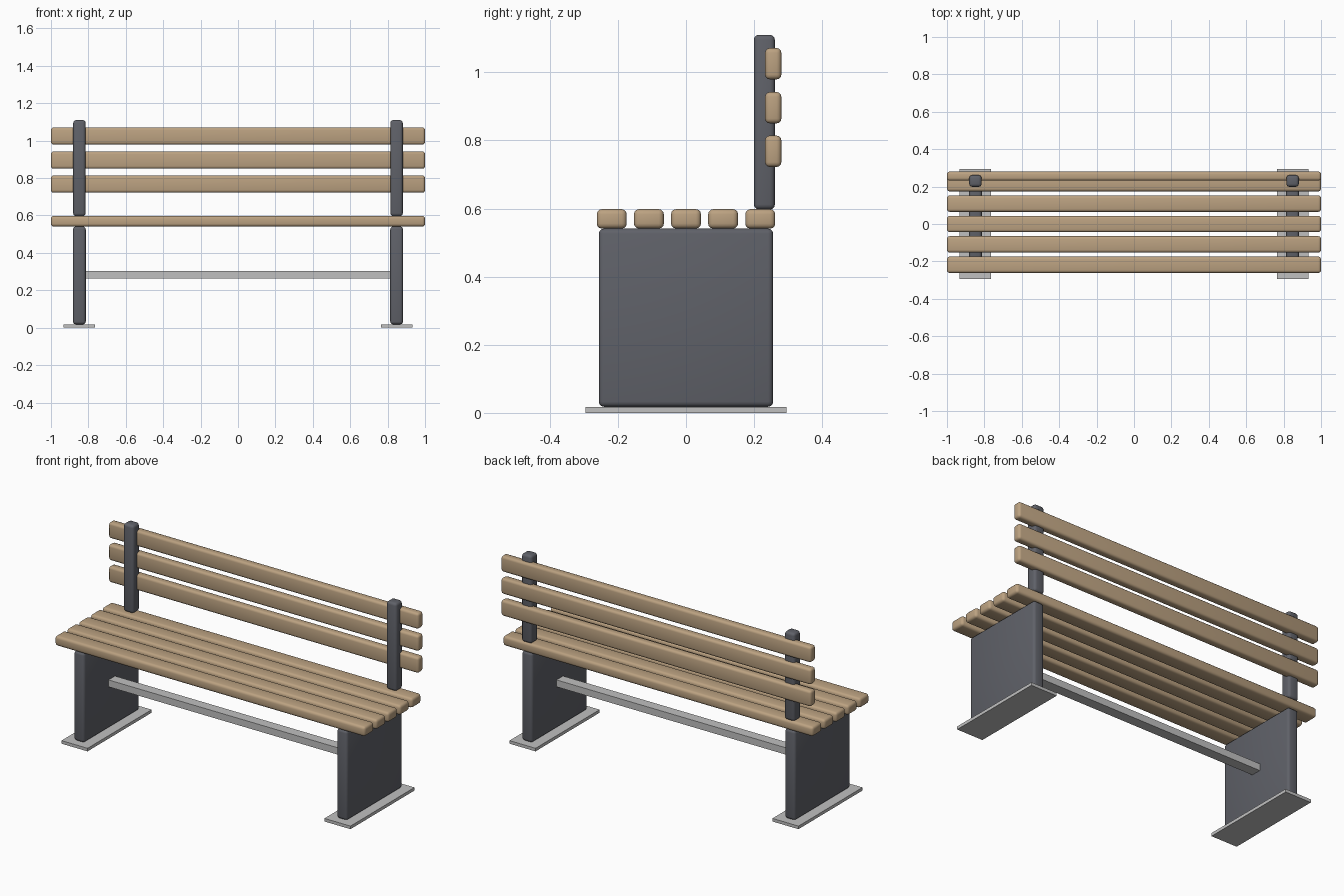
import bpy
import bmesh
from mathutils import Matrix, Vector

default = bpy.data.objects.get("Cube")
if default:
    bpy.data.objects.remove(default)


def make_material(name, rgb, roughness):
    mat = bpy.data.materials.new(name)
    mat.use_nodes = True
    color = (*rgb, 1)
    mat.diffuse_color = color
    shader = next(n for n in mat.node_tree.nodes if n.type == "BSDF_PRINCIPLED")
    shader.inputs["Base Color"].default_value = color
    shader.inputs["Roughness"].default_value = roughness
    return mat


wood = make_material("tan wood", (0.50, 0.36, 0.22), 0.6)
dark = make_material("dark grey paint", (0.115, 0.12, 0.14), 0.5)
steel = make_material("light grey steel", (0.53, 0.53, 0.53), 0.4)


def box(name, low, high, mat, bevel=0):
    """Box between two corners, with optionally rounded edges."""
    low, high = Vector(low), Vector(high)
    bm = bmesh.new()
    place = Matrix.Translation((low + high) / 2) @ Matrix.Diagonal((*(high - low), 1))
    bmesh.ops.create_cube(bm, size=1, matrix=place)
    if bevel:
        bmesh.ops.bevel(bm, geom=bm.edges[:], offset=bevel, segments=3,
                        profile=0.5, affect="EDGES", clamp_overlap=True)
    mesh = bpy.data.meshes.new(name)
    bm.to_mesh(mesh)
    bm.free()
    mesh.materials.append(mat)
    obj = bpy.data.objects.new(name, mesh)
    bpy.context.collection.objects.link(obj)
    if bevel:
        bpy.ops.object.select_all(action="DESELECT")
        obj.select_set(True)
        bpy.context.view_layer.objects.active = obj
        bpy.ops.object.shade_smooth_by_angle()
    return obj


# Seat slats
for i in range(5):
    y = (i - 2) * 0.109
    box(f"seat_slat_{i + 1}", (-1, y - 0.044, 0.541), (1, y + 0.044, 0.598), wood, 0.015)

# Backrest slats, fixed to the rear of the posts
for i, z in enumerate((0.768, 0.896, 1.025)):
    box(f"back_slat_{i + 1}", (-1, 0.232, z - 0.046), (1, 0.28, z + 0.046), wood, 0.014)

# Leg panel, foot plate and backrest post at each end
for side, x in (("left", 0.848), ("right", -0.848)):
    box(f"{side}_foot_plate", (x - 0.084, -0.295, 0), (x + 0.084, 0.295, 0.018), steel)
    box(f"{side}_leg_panel", (x - 0.034, -0.256, 0.018), (x + 0.034, 0.256, 0.541), dark, 0.015)
    box(f"{side}_back_post", (x - 0.033, 0.199, 0.597), (x + 0.033, 0.261, 1.11), dark, 0.015)

# Stretcher bar between the legs
box("stretcher_bar", (-0.82, -0.03, 0.262), (0.82, 0.03, 0.302), steel)
